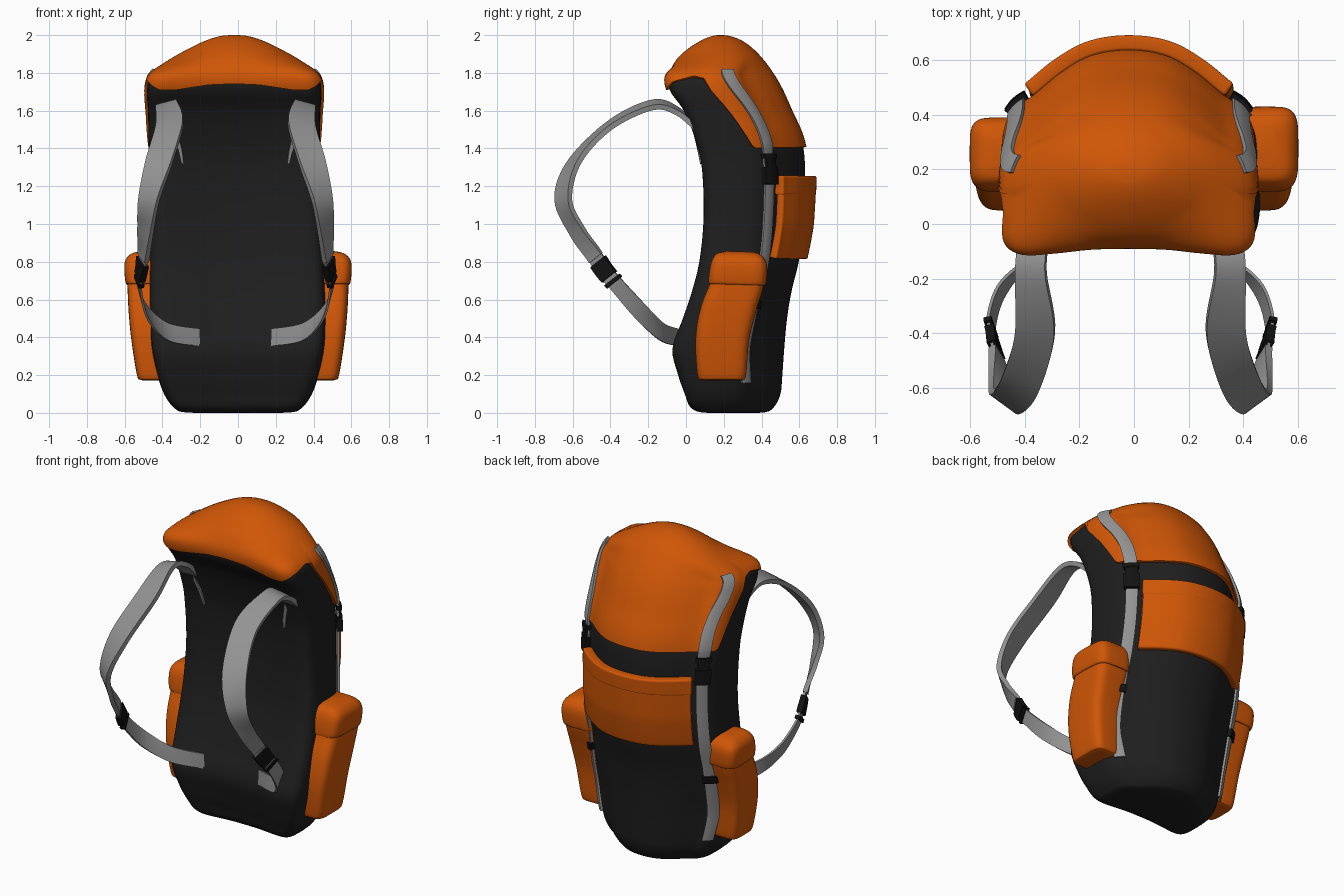
import bpy, bmesh, math
from mathutils import Vector

if "Cube" in bpy.data.objects:
    bpy.data.objects.remove(bpy.data.objects["Cube"], do_unlink=True)


def material(name, rgb):
    m = bpy.data.materials.new(name)
    m.use_nodes = True
    m.diffuse_color = (*rgb, 1)
    m.node_tree.nodes["Principled BSDF"].inputs["Base Color"].default_value = (*rgb, 1)
    return m


ORANGE = material("orange fabric", (0.63, 0.094, 0.002))
DARK = material("charcoal fabric", (0.013, 0.013, 0.013))
GREY = material("grey webbing", (0.29, 0.29, 0.29))
BLACK = material("black plastic", (0.006, 0.006, 0.006))


def spline(pts, k, closed=False):
    """Smooth curve through rows of numbers, at fractional index k."""
    n = len(pts)
    i = math.floor(k) if closed else max(0, min(n - 2, math.floor(k)))
    f = k - i
    rows = [pts[j % n] if closed else pts[max(0, min(n - 1, j))] for j in range(i - 1, i + 3)]
    return [b + f / 2 * (c - a + f * (2 * a - 5 * b + 4 * c - d + f * (3 * (b - c) + d - a)))
            for a, b, c, d in zip(*rows)]


def ramp(pairs, t):
    """Straight-line interpolation in (t, value) pairs."""
    for (a, u), (b, v) in zip(pairs, pairs[1:]):
        if t <= b:
            return u + (v - u) * max(0, t - a) / (b - a)
    return pairs[-1][1]


def sheet(name, rows, mat, thick=0, bevel=0, cap=False):
    """Mesh from a grid of points, optionally thickened and rounded."""
    bm = bmesh.new()
    grid = [[bm.verts.new(p) for p in row] for row in rows]
    for r, s in zip(grid, grid[1:]):
        for i in range(len(r) - 1):
            bm.faces.new((r[i], r[i + 1], s[i + 1], s[i]))
    bmesh.ops.remove_doubles(bm, verts=bm.verts, dist=0.0004)
    if cap:
        bmesh.ops.holes_fill(bm, edges=[e for e in bm.edges if e.is_boundary], sides=0)
    bmesh.ops.recalc_face_normals(bm, faces=bm.faces)
    me = bpy.data.meshes.new(name)
    bm.to_mesh(me)
    bm.free()
    me.materials.append(mat)
    ob = bpy.data.objects.new(name, me)
    bpy.context.collection.objects.link(ob)
    bpy.ops.object.select_all(action='DESELECT')
    ob.select_set(True)
    bpy.context.view_layer.objects.active = ob
    if thick:
        mod = ob.modifiers.new("thickness", 'SOLIDIFY')
        mod.thickness, mod.offset = thick, 0
        bpy.ops.object.modifier_apply(modifier=mod.name)
    if bevel:
        mod = ob.modifiers.new("rounding", 'BEVEL')
        mod.width, mod.segments, mod.angle_limit = bevel, 3, math.radians(50)
        bpy.ops.object.modifier_apply(modifier=mod.name)
    bpy.ops.object.shade_smooth_by_angle(angle=math.radians(45))


# Body outline: height, front y, back y, half width
LEVELS = [(0, .25, .25, 0), (.002, .09, .41, .27), (.03, .025, .465, .34), (.1, -.005, .5, .39),
          (.2, -.04, .51, .425), (.34, -.07, .52, .455), (.5, -.015, .535, .465),
          (.65, .035, .56, .465), (.82, .075, .6, .46), (1.05, .095, .62, .45),
          (1.3, .085, .63, .45), (1.45, .05, .61, .452), (1.6, -.01, .545, .455),
          (1.7, -.08, .5, .46), (1.78, -.095, .455, .44), (1.85, -.05, .405, .345),
          (1.91, .015, .35, .24), (1.955, .085, .29, .145), (1.978, .14, .23, .07),
          (1.984, .18, .18, 0)]
# Half of the cross-section, front centre to back centre
HALF = [(0, .04), (.3, .035), (.6, .01), (.85, 0), (.97, .06), (1, .2), (1, .37),
        (.975, .51), (.89, .63), (.745, .71), (.53, .855), (.29, .965), (0, 1)]
RING = HALF + [(-u, v) for u, v in HALF[-2:0:-1]]
FULL = len(RING)
TOP = len(LEVELS) - 1


def level_of(z):
    if z <= 0:
        return 0
    lo, hi = 0, TOP
    for _ in range(30):
        mid = (lo + hi) / 2
        lo, hi = (mid, hi) if spline(LEVELS, mid)[0] < z else (lo, mid)
    return hi


def surface(k, t):
    """Body surface: cross-section turns into an ellipse towards the crown."""
    z, y0, y1, w = spline(LEVELS, k)
    u, v = spline(RING, t, True)
    a = math.tau * t / FULL
    b = max(0, min(1, (z - 1.77) / .13))
    b *= b * (3 - 2 * b)
    u += (math.sin(a) - u) * b
    v += (.5 - .5 * math.cos(a) - v) * b
    lean = ramp([(.5, 0), (1.3, -.02)], z)
    return Vector((u * w + lean, y0 + v * (y1 - y0), max(z, 0)))


def raised(k, t, off, lean):
    """Point lifted off the body along its normal, leaning round the ring with height."""
    z = spline(LEVELS, k)[0]
    t += lean(z)
    e = 0.02
    dk = surface(min(k + e, TOP), t) - surface(max(k - e, 0), t)
    n = (surface(k, t + e) - surface(k, t - e)).cross(dk)
    n = n.normalized() if n.length > 1e-9 else Vector((0, 0, 1))
    return surface(k, t) + n * off(z)


def flat(value):
    return lambda _: value


def patch(name, mat, t0, t1, low, high, off, nt, nk, lean=flat(0), **kw):
    """Panel lying on the body between two ring positions and two heights."""
    ts = [t0 + (t1 - t0) * i / nt for i in range(nt + 1)]
    ends = [(level_of(low(t)), level_of(high)) for t in ts]
    rows = [[raised(a + (b - a) * j / nk, t, off, lean) for t, (a, b) in zip(ts, ends)]
            for j in range(nk + 1)]
    sheet(name, rows, mat, **kw)


# Main bag and lid
patch("bag_body", DARK, 0, FULL, flat(0), 9, flat(0), 96, 100)
HEM = [(0, 1.745), (1, 1.74), (2.3, 1.715), (3, 1.715), (4, 1.75), (5.3, 1.775), (5.8, 1.765),
       (6.35, 1.6), (6.95, 1.42), (7.15, 1.4), (12, 1.405)]
patch("lid", ORANGE, 0, FULL, lambda t: ramp(HEM, min(t, FULL - t)), 9, flat(.009),
      120, 50, thick=.016)

# Rear pocket with its flap
patch("rear_pocket", ORANGE, 8.85, FULL - 8.85, flat(.82), 1.23,
      lambda z: .018 + .02 * min(1, (z - .8) / .2), 40, 16, thick=.045, bevel=.018)
patch("rear_pocket_flap", ORANGE, 8.8, FULL - 8.8,
      lambda t: 1.13 + .03 * (12 - abs(t - 12)) / 12, 1.255,
      flat(.034), 40, 8, thick=.056, bevel=.018)

# Compression straps and buckles on the rear corners
for side, label in ((1, "left"), (-1, "right")):
    def corner(name, mat, t0, t1, z0, z1, off, nk, thick):
        a, b = (t0, t1) if side > 0 else (FULL - t1, FULL - t0)
        patch(f"{label}_{name}", mat, a, b, flat(z0), z1, off, 6, nk, thick=thick,
              lean=lambda z: -side * .75 * max(0, (z - 1.5) / .3) ** 1.5)

    corner("compression_strap", GREY, 7.65, 8.5, .16, 1.8,
           lambda z: .012 + .012 * max(0, min(1, (z - 1.36) / .05)), 70, .014)
    corner("buckle_base", BLACK, 7.55, 8.6, 1.21, 1.3, flat(.022), 5, .036)
    corner("buckle_clip", BLACK, 7.68, 8.47, 1.3, 1.345, flat(.022), 4, .026)
    corner("buckle_bar", BLACK, 7.55, 8.6, 1.345, 1.37, flat(.022), 3, .034)
    corner("strap_slider", BLACK, 7.55, 8.6, .555, .6, flat(.018), 4, .028)

# Side pockets: height, front y, back y, outer x
POCKET = [(.172, .1, .28, .49), (.175, .08, .3, .515), (.2, .06, .318, .535),
          (.39, .05, .335, .565), (.55, .075, .375, .58), (.68, .125, .412, .585),
          (.74, .13, .415, .585)]
FLAP = [(.685, .13, .4, .57), (.685, .118, .422, .593), (.76, .125, .43, .602),
        (.81, .14, .422, .595), (.842, .165, .395, .565), (.855, .21, .36, .52)]


def pouch(name, rows, side):
    def ring(k):
        z, y0, y1, x1 = spline(rows, k)
        y1 -= .04 if side < 0 else 0
        x0 = .36
        out = []
        for i in range(49):
            a = math.tau * i / 48
            px, py = (math.copysign(abs(q) ** .45, q) for q in (math.cos(a), math.sin(a)))
            x = (x0 + x1) / 2 + px * (x1 - x0) / 2
            y = (y0 + y1) / 2 + py * (y1 - y0) / 2
            out.append((side * x, y, z + .03 * (.25 - y) * (z > .6)))
        return out
    steps = (len(rows) - 1) * 5
    sheet(name, [ring(i / 5) for i in range(steps + 1)], ORANGE, cap=True)


# Shoulder straps: centre x, y, z, then half-width vector
SHOULDER = [(.35, .06, 1.5, .055, 0, 0), (.355, -.05, 1.6, .055, 0, -.01),
            (.365, -.18, 1.63, .055, 0, -.015), (.35, -.4, 1.525, .072, 0, -.015),
            (.405, -.59, 1.33, .068, .025, 0), (.458, -.65, 1.13, .05, .036, 0),
            (.478, -.575, .96, .032, .03, .02), (.487, -.49, .84, .02, .03, .025),
            (.5, -.43, .75, .012, .03, .025), (.51, -.36, .67, .01, .03, .025),
            (.47, -.24, .535, .006, .025, .038), (.36, -.13, .43, 0, .008, .046),
            (.19, -.045, .4, 0, 0, .046)]
TAB = [(.34, .03, 1.54, .012, 0, .006), (.3, .06, 1.42, .012, 0, .006),
       (.28, .08, 1.32, .006, 0, .003)]


def ribbon(name, rows, side, k0, k1, mat, thick, wide=1, n=60):
    grid = []
    for i in range(n + 1):
        x, y, z, *w = spline(rows, k0 + (k1 - k0) * i / n)
        c, w = Vector((x, y, z)), Vector(w) * wide
        grid.append([((c + w * s).x * side - .013, (c + w * s).y, (c + w * s).z)
                     for s in (-1, -.5, 0, .5, 1)])
    sheet(name, grid, mat, thick=thick)


for side, label in ((1, "left"), (-1, "right")):
    pouch(f"{label}_side_pocket", POCKET, side)
    pouch(f"{label}_side_pocket_flap", FLAP, side)
    ribbon(f"{label}_shoulder_pad", SHOULDER, side, 0, 7.2, GREY, .028)
    ribbon(f"{label}_lower_strap", SHOULDER, side, 7.2, 12, GREY, .012)
    ribbon(f"{label}_shoulder_buckle", SHOULDER, side, 7.4, 8.4, BLACK, .034, 1.2, 6)
    ribbon(f"{label}_shoulder_buckle_bar", SHOULDER, side, 8.6, 8.8, BLACK, .03, 1.25, 3)
    ribbon(f"{label}_load_tab", TAB, side, 0, 2, GREY, .01, 1, 10)
